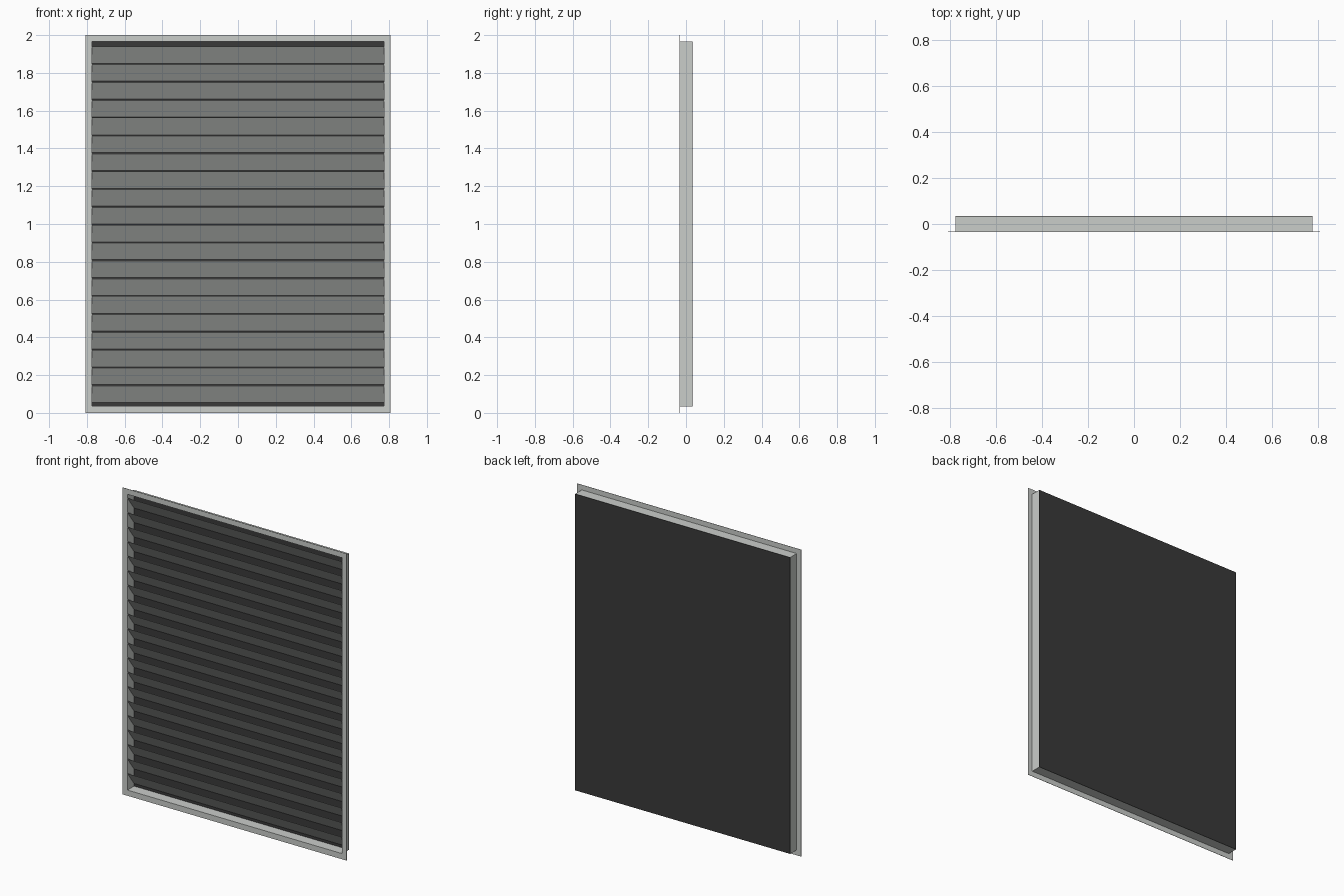
import bpy, bmesh

if "Cube" in bpy.data.objects:
    bpy.data.objects.remove(bpy.data.objects["Cube"])


def material(name, rgb):
    m = bpy.data.materials.new(name)
    m.diffuse_color = (*rgb, 1.0)
    m.use_nodes = True
    m.node_tree.nodes["Principled BSDF"].inputs["Base Color"].default_value = m.diffuse_color
    return m


LIGHT = material("light grey metal", (0.59, 0.61, 0.59))
DARK = material("dark backing", (0.042, 0.042, 0.042))

FRONT, BACK = -0.035, 0.035      # depth of the vent
HALF_W, HALF_IN = 0.808, 0.775   # flange and box half widths
Z_LOW, Z_HIGH = 0.035, 1.967     # box height range
T = 0.002                        # sheet thickness


def prism(name, profile, x0, x1, mat):
    """Extrude a (y, z) profile along x."""
    bm = bmesh.new()
    face = bm.faces.new([bm.verts.new((x0, y, z)) for y, z in profile])
    ext = bmesh.ops.extrude_face_region(bm, geom=[face])
    verts = [v for v in ext["geom"] if isinstance(v, bmesh.types.BMVert)]
    bmesh.ops.translate(bm, verts=verts, vec=(x1 - x0, 0, 0))
    bmesh.ops.recalc_face_normals(bm, faces=bm.faces)
    me = bpy.data.meshes.new(name)
    bm.to_mesh(me)
    bm.free()
    me.materials.append(mat)
    ob = bpy.data.objects.new(name, me)
    bpy.context.collection.objects.link(ob)
    return ob


def box(name, x0, x1, y0, y1, z0, z1, mat):
    return prism(name, [(y0, z0), (y1, z0), (y1, z1), (y0, z1)], x0, x1, mat)


# Front flange: four flat strips around the opening
F1 = FRONT + T
box("flange_bottom", -HALF_W, HALF_W, FRONT, F1, 0, Z_LOW, LIGHT)
box("flange_top", -HALF_W, HALF_W, FRONT, F1, Z_HIGH, 2, LIGHT)
box("flange_left", -HALF_W, -HALF_IN, FRONT, F1, Z_LOW, Z_HIGH, LIGHT)
box("flange_right", HALF_IN, HALF_W, FRONT, F1, Z_LOW, Z_HIGH, LIGHT)

# Thin box walls behind the flange
B1 = BACK - T
box("wall_bottom", -HALF_IN, HALF_IN, FRONT, B1, Z_LOW, Z_LOW + T, LIGHT)
box("wall_top", -HALF_IN, HALF_IN, FRONT, B1, Z_HIGH - T, Z_HIGH, LIGHT)
box("wall_left", -HALF_IN, -HALF_IN + T, FRONT, B1, Z_LOW + T, Z_HIGH - T, LIGHT)
box("wall_right", HALF_IN - T, HALF_IN, FRONT, B1, Z_LOW + T, Z_HIGH - T, LIGHT)

# Dark back panel
box("back_panel", -HALF_IN, HALF_IN, B1, BACK, Z_LOW, Z_HIGH, DARK)

# Louvre slats: high at the front, sloping down to the back panel
COUNT, START, PITCH, DROP = 20, 0.055, 0.0945, 0.09
for i in range(COUNT):
    z = START + i * PITCH
    y0, y1 = FRONT + T, B1 - 0.001
    prism(f"slat_{i + 1}",
          [(y0, z + DROP - T), (y1, z), (y1, z + T), (y0, z + DROP)],
          -HALF_IN + T, HALF_IN - T, LIGHT)
